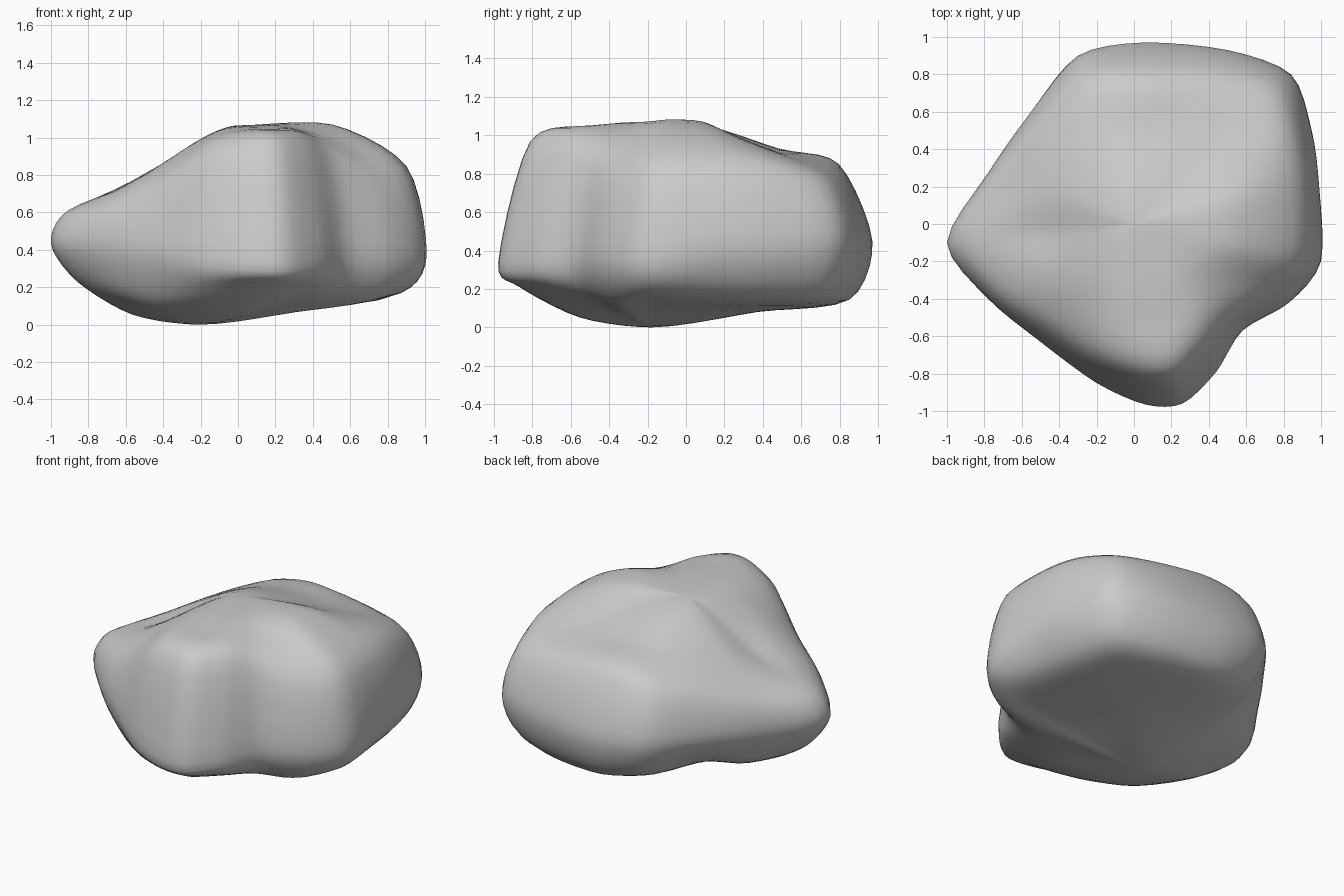
import bpy, bmesh
from mathutils import Vector

# One row per vertical profile, going round the boulder from the left tip:
# rim x, y, z | upper shoulder scale, z | top z halfway in | lower shoulder scale, z
PROFILES = [
    (-1.00, -0.10, 0.43, 0.91, 0.61, 0.78, 0.86, 0.23),
    (-0.78, -0.40, 0.42, 0.91, 0.64, 0.87, 0.89, 0.19),
    (-0.50, -0.63, 0.40, 0.87, 0.74, 0.96, 0.88, 0.14),
    (-0.20, -0.85, 0.36, 0.85, 0.90, 1.03, 0.89, 0.18),
    (0.06, -0.965, 0.34, 0.83, 0.96, 1.05, 0.89, 0.21),
    (0.26, -0.96, 0.34, 0.83, 0.97, 1.05, 0.89, 0.21),
    (0.44, -0.79, 0.36, 0.83, 0.96, 1.06, 0.88, 0.20),
    (0.58, -0.57, 0.38, 0.86, 0.91, 1.06, 0.87, 0.17),
    (0.83, -0.42, 0.36, 0.87, 0.82, 1.06, 0.86, 0.14),
    (1.00, -0.20, 0.36, 0.89, 0.84, 1.07, 0.87, 0.17),
    (0.99, 0.20, 0.42, 0.90, 0.85, 1.06, 0.85, 0.16),
    (0.95, 0.50, 0.42, 0.89, 0.84, 1.00, 0.84, 0.15),
    (0.84, 0.80, 0.45, 0.88, 0.79, 0.94, 0.86, 0.15),
    (0.50, 0.93, 0.45, 0.85, 0.81, 0.93, 0.87, 0.14),
    (0.05, 0.97, 0.45, 0.82, 0.85, 0.93, 0.88, 0.15),
    (-0.30, 0.90, 0.46, 0.86, 0.80, 0.92, 0.86, 0.20),
    (-0.55, 0.60, 0.44, 0.90, 0.73, 0.91, 0.82, 0.24),
    (-0.78, 0.27, 0.43, 0.92, 0.65, 0.87, 0.84, 0.19),
]
TOP = Vector((0.0, 0.0, 1.065))
KEEL = Vector((-0.20, -0.18, 0.0))


def spline(pts, steps, closed):
    """Smooth curve through all the points; open ends run level."""
    n, out = len(pts), []

    def slope(i):
        if closed:
            return (pts[(i + 1) % n] - pts[(i - 1) % n]) * 0.42
        d = (pts[min(i + 1, n - 1)] - pts[max(i - 1, 0)]) * 0.42
        if i in (0, n - 1):
            d = d * 2
            d.z = 0
        return d

    for i in range(n if closed else n - 1):
        p0, p1, m0, m1 = pts[i], pts[(i + 1) % n], slope(i), slope((i + 1) % n)
        for s in range(steps):
            t = s / steps
            out.append(p0 * (2*t**3 - 3*t**2 + 1) + m0 * (t**3 - 2*t**2 + t)
                       + p1 * (3*t**2 - 2*t**3) + m1 * (t**3 - t**2))
    if not closed:
        out.append(pts[-1].copy())
    return out


# Control rings from the top down to the keel
columns = []
for x, y, z, ku, zu, zi, kl, zl in PROFILES:
    low = Vector((x * kl, y * kl, zl))
    inner_low = KEEL.lerp(low, 0.55)
    inner_low.z = zl * (0.4 + 0.17 * max(-1, min(1, x + y)))
    columns.append([TOP, Vector((x * 0.5, y * 0.5, zi)), Vector((x * ku, y * ku, zu)),
                    Vector((x, y, z)), low, inner_low, KEEL])

# Smooth down each profile, then round each ring
fine = [spline(c, 5, False) for c in columns]
rings = [spline(list(r), 4, True) for r in zip(*fine)][1:-1]

# Skin the rings
bm = bmesh.new()
vr = [[bm.verts.new(p) for p in ring] for ring in rings]
top, keel = bm.verts.new(TOP), bm.verts.new(KEEL)
n = len(vr[0])
for j in range(n):
    k = (j + 1) % n
    for a, b in zip(vr, vr[1:]):
        bm.faces.new((a[j], b[j], b[k], a[k]))
    bm.faces.new((top, vr[0][j], vr[0][k]))
    bm.faces.new((keel, vr[-1][k], vr[-1][j]))
bmesh.ops.recalc_face_normals(bm, faces=bm.faces)
for f in bm.faces:
    f.smooth = True

mesh = bpy.data.meshes.new("boulder")
bm.to_mesh(mesh)
bm.free()
boulder = bpy.data.objects.new("boulder", mesh)
bpy.context.collection.objects.link(boulder)
